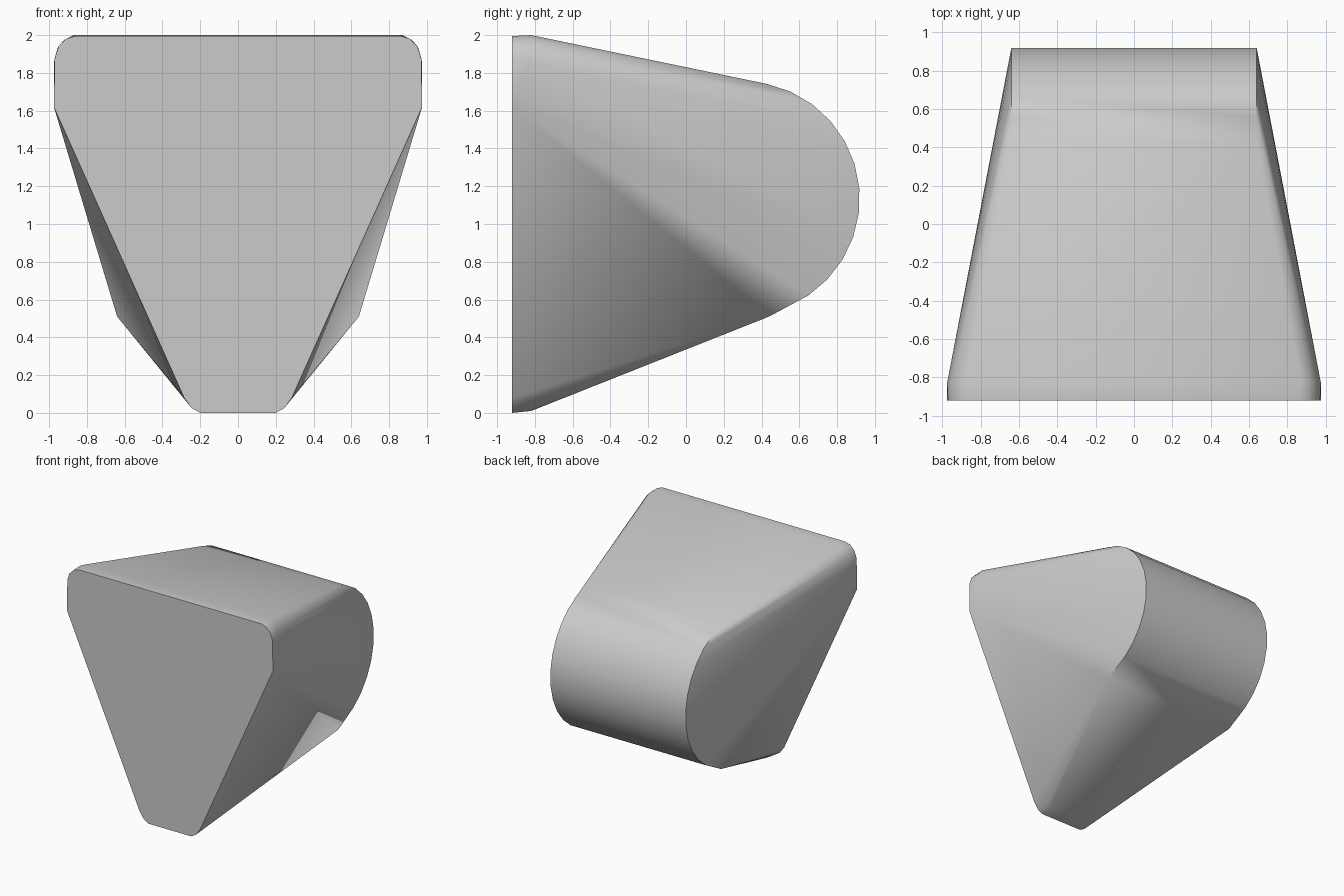
import bpy
import bmesh
from math import cos, sin, radians

cube = bpy.data.objects.get("Cube")
if cube:
    bpy.data.objects.remove(cube, do_unlink=True)

grey = bpy.data.materials.new("plain grey")
grey.use_nodes = True
colour = (0.6, 0.6, 0.6, 1)
grey.diffuse_color = colour
grey.node_tree.nodes["Principled BSDF"].inputs["Base Color"].default_value = colour

# Half outline of the flat front face (x, z), bottom to top
FRONT = -0.92
outline = [(0.2, 0), (0.245, 0.025), (0.285, 0.08), (0.975, 1.62),
           (0.97, 1.88), (0.95, 1.94), (0.91, 1.98), (0.86, 1.995)]
half = [(x, FRONT, z) for x, z in outline]

# Soft shoulders just behind the front face
half += [(0.2, -0.82, 0.01), (0.24, -0.82, 0.035), (0.975, -0.83, 1.85),
         (0.955, -0.82, 1.93), (0.92, -0.82, 1.975), (0.87, -0.82, 2.0)]

# Rounded back edge, with the straight run underneath it
SIDE, CY, CZ, R = 0.64, 0.30, 1.135, 0.62
half.append((SIDE, 0.44, 0.51))
STEPS = 12
for i in range(STEPS + 1):
    a = radians(-68 + 146 * i / STEPS)
    half.append((SIDE, CY + R * cos(a), CZ + R * sin(a)))

# Skin the mirrored points into one solid wedge
bm = bmesh.new()
for x, y, z in half:
    bm.verts.new((x, y, z))
    bm.verts.new((-x, y, z))
hull = bmesh.ops.convex_hull(bm, input=bm.verts)
spare = {v for v in hull["geom_interior"] + hull["geom_unused"]
         if isinstance(v, bmesh.types.BMVert)}
bmesh.ops.delete(bm, geom=list(spare), context='VERTS')
bmesh.ops.dissolve_limit(bm, angle_limit=radians(0.5), verts=bm.verts, edges=bm.edges)
bmesh.ops.recalc_face_normals(bm, faces=bm.faces)

mesh = bpy.data.meshes.new("wedge_body")
bm.to_mesh(mesh)
bm.free()
mesh.materials.append(grey)
body = bpy.data.objects.new("wedge_body", mesh)
bpy.context.collection.objects.link(body)

# Smooth shading with crisp front and back rims
bpy.ops.object.select_all(action='DESELECT')
body.select_set(True)
bpy.context.view_layer.objects.active = body
bpy.ops.object.shade_smooth_by_angle(angle=radians(40))
